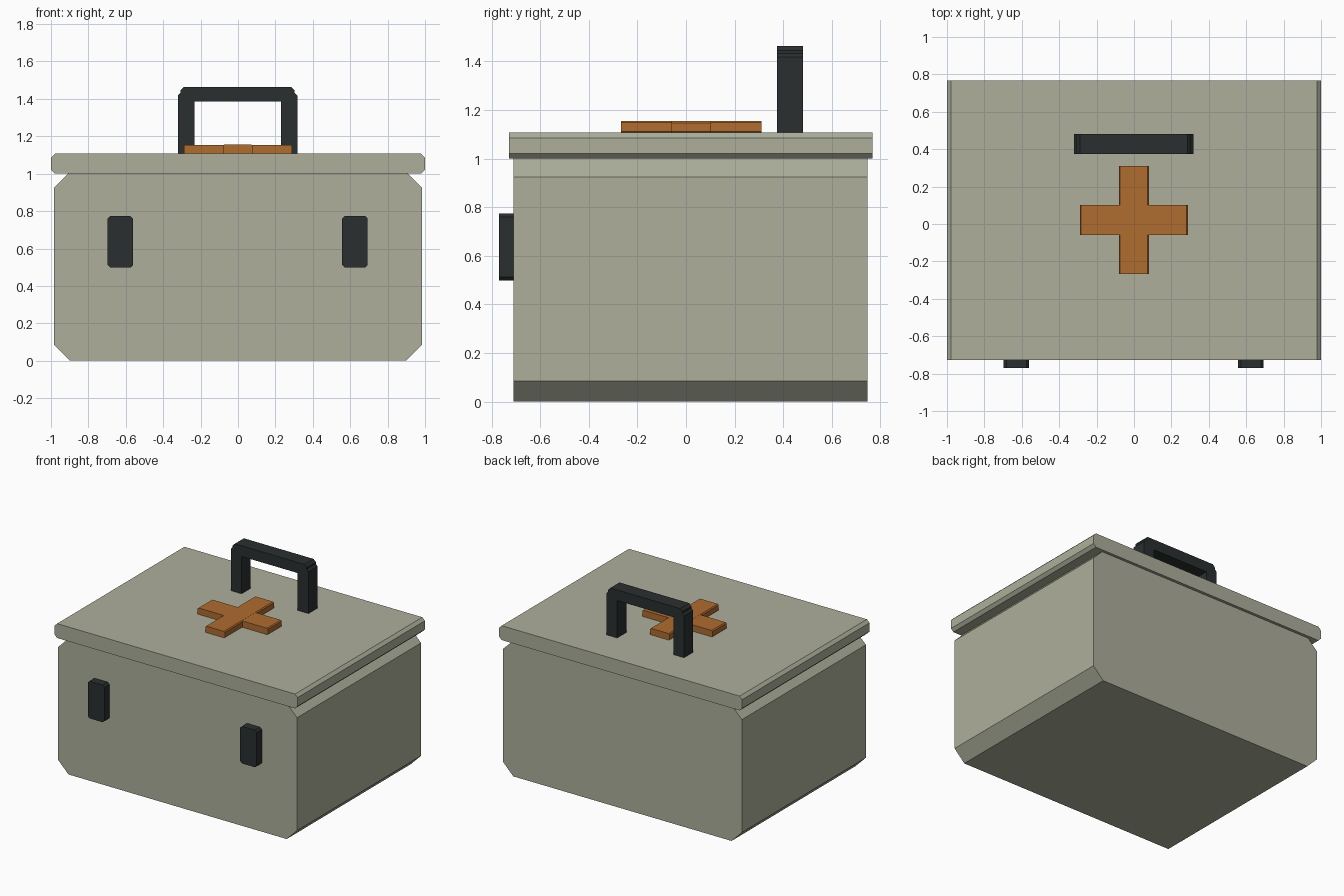
import bpy

if "Cube" in bpy.data.objects:
    bpy.data.objects.remove(bpy.data.objects["Cube"])


def material(name, rgb):
    m = bpy.data.materials.new(name)
    m.diffuse_color = (*rgb, 1.0)
    m.use_nodes = True
    m.node_tree.nodes["Principled BSDF"].inputs["Base Color"].default_value = m.diffuse_color
    return m


CASE = material("case_grey_green", (0.42, 0.43, 0.33))
DARK = material("dark_plastic", (0.023, 0.028, 0.029))
ORANGE = material("orange", (0.43, 0.15, 0.03))


def chamfered_block(name, x, y, z, c, mat):
    """Block whose x-z outline has cut corners, extruded along y."""
    (x0, x1), (y0, y1), (z0, z1) = x, y, z
    outline = [(x0 + c, z0), (x1 - c, z0), (x1, z0 + c), (x1, z1 - c),
               (x1 - c, z1), (x0 + c, z1), (x0, z1 - c), (x0, z0 + c)]
    n = len(outline)
    verts = [(px, py, pz) for py in (y0, y1) for px, pz in outline]
    faces = [tuple(range(n)), tuple(reversed(range(n, 2 * n)))]
    faces += [(i, i + n, (i + 1) % n + n, (i + 1) % n) for i in range(n)]
    mesh = bpy.data.meshes.new(name)
    mesh.from_pydata(verts, [], faces)
    mesh.materials.append(mat)
    obj = bpy.data.objects.new(name, mesh)
    bpy.context.collection.objects.link(obj)
    return obj


# Case body and overhanging lid
chamfered_block("case_body", (-0.983, 0.983), (-0.71, 0.747), (0, 1.01), 0.085, CASE)
chamfered_block("lid", (-1, 1), (-0.728, 0.768), (1.0, 1.107), 0.021, CASE)

# Front latches and handle posts, one per side
for side, s in (("left", -1), ("right", 1)):
    cx = s * 0.627 - 0.002
    chamfered_block(side + "_latch", (cx - 0.068, cx + 0.068), (-0.77, -0.70),
                    (0.498, 0.774), 0.014, DARK)
    cx = s * 0.275 - 0.002
    chamfered_block(side + "_handle_post", (cx - 0.044, cx + 0.044), (0.375, 0.482),
                    (1.07, 1.437), 0.019, DARK)

# Handle grip
chamfered_block("handle_grip", (-0.307, 0.303), (0.375, 0.482), (1.385, 1.464), 0.018, DARK)

# Raised cross on the lid
chamfered_block("cross_long_bar", (-0.081, 0.079), (-0.268, 0.31), (1.104, 1.155), 0.007, ORANGE)
chamfered_block("cross_side_bar", (-0.29, 0.288), (-0.06, 0.102), (1.104, 1.1545), 0.007, ORANGE)
